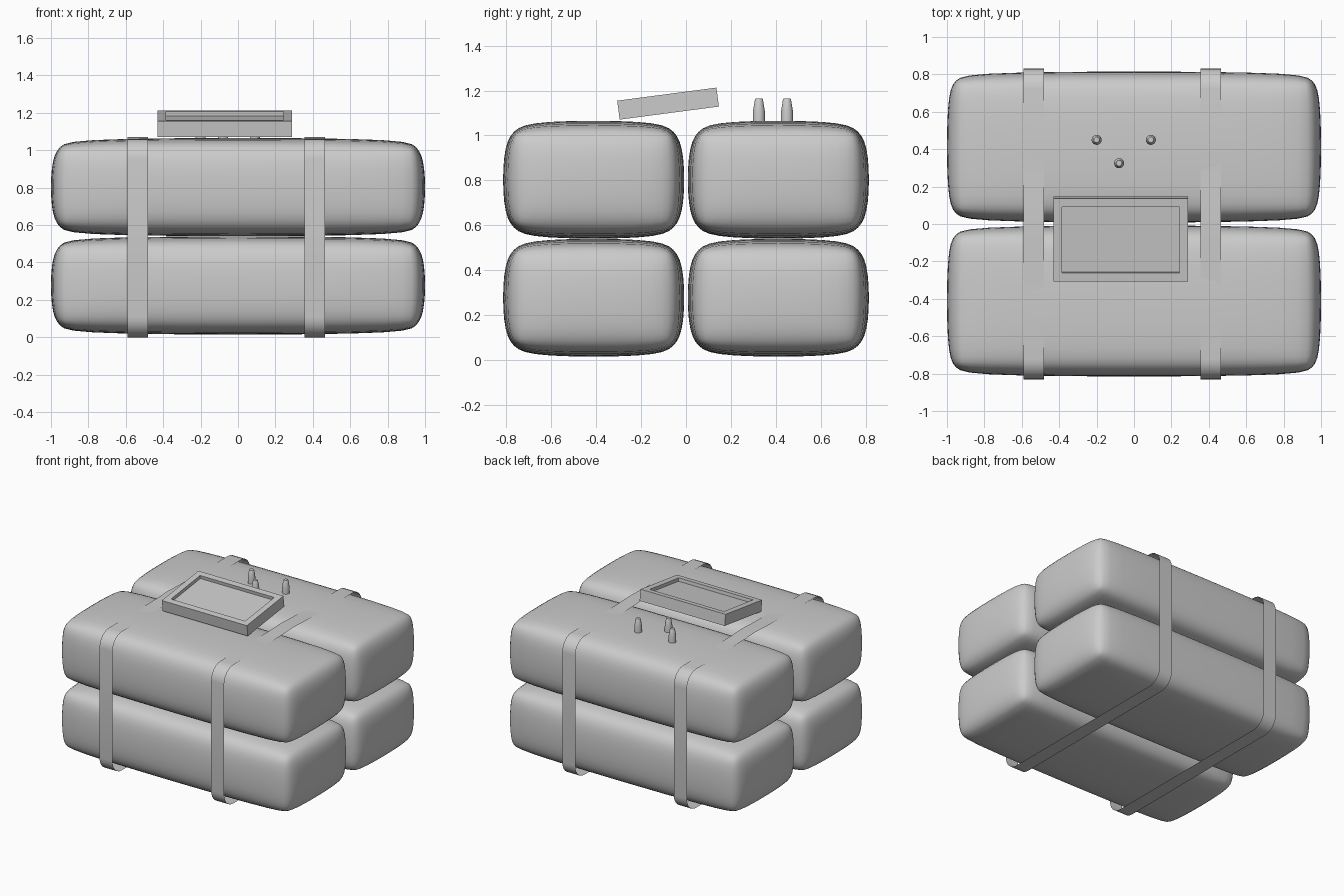
import bpy, bmesh, math
from mathutils import Matrix

if "Cube" in bpy.data.objects:
    bpy.data.objects.remove(bpy.data.objects["Cube"])


def add_object(name, bm, angle=None):
    me = bpy.data.meshes.new(name)
    bm.to_mesh(me)
    bm.free()
    ob = bpy.data.objects.new(name, me)
    bpy.context.collection.objects.link(ob)
    bpy.ops.object.select_all(action='DESELECT')
    ob.select_set(True)
    bpy.context.view_layer.objects.active = ob
    if angle is not None:
        bpy.ops.object.shade_smooth_by_angle(angle=math.radians(angle))
    return ob


# Four soft padded bags, stacked two by two
def bag(name, y, z):
    size = (2.0, 0.807, 0.525)
    bm = bmesh.new()
    bmesh.ops.create_cube(bm, size=1, matrix=Matrix.Diagonal((*size, 1)))
    bmesh.ops.bevel(bm, geom=bm.edges[:], offset=0.14, segments=2,
                    profile=0.5, affect='EDGES')
    ob = add_object(name, bm)
    sub = ob.modifiers.new("soften", 'SUBSURF')
    sub.levels = sub.render_levels = 2
    bpy.ops.object.modifier_apply(modifier=sub.name)
    # restore the full size after the softening
    for axis in range(3):
        reach = max(v.co[axis] for v in ob.data.vertices)
        for v in ob.data.vertices:
            v.co[axis] *= size[axis] / 2 / reach
    ob.location = (0, y, z)
    bpy.ops.object.shade_smooth_by_angle(angle=math.radians(50))


for side, y in (("front", -0.4115), ("back", 0.4115)):
    for level, z in (("lower", 0.277), ("upper", 0.803)):
        bag(f"{level}_{side}_bag", y, z)


# Thin ribbon straps wrapped round the whole stack
def strap(name, x, width=0.11):
    r, y_out = 0.11, 0.832
    half = [(0.0, 1.07), (0.14, 1.064), (0.4, 1.06), (y_out - r, 1.06)]
    for i in range(1, 7):
        a = math.radians(90 - 15 * i)
        half.append((y_out - r + r * math.cos(a), 1.06 - r + r * math.sin(a)))
    for i in range(7):
        a = math.radians(-15 * i)
        half.append((y_out - r + r * math.cos(a), r + r * math.sin(a)))
    half.append((0.0, 0.0))
    loop = half + [(-y, z) for y, z in reversed(half[1:-1])]
    bm = bmesh.new()
    rows = [[bm.verts.new((x + s * width / 2, y, z)) for s in (-1, 1)]
            for y, z in loop]
    for a, b in zip(rows, rows[1:] + rows[:1]):
        bm.faces.new((a[0], a[1], b[1], b[0]))
    bmesh.ops.recalc_face_normals(bm, faces=bm.faces[:])
    add_object(name, bm, 40)


strap("left_strap", -0.535)
strap("right_strap", 0.41)

# Tilted control box with a recessed panel on top
bm = bmesh.new()
bmesh.ops.create_cube(bm, size=1, matrix=Matrix.Diagonal((0.72, 0.446, 0.085, 1)))
top = max(bm.faces, key=lambda f: f.calc_center_median().z)
bmesh.ops.inset_region(bm, faces=[top], thickness=0.065)
wall = bmesh.ops.extrude_discrete_faces(bm, faces=[top])["faces"][0]
bmesh.ops.translate(bm, verts=wall.verts[:], vec=(0, 0, -0.025))
box = add_object("control_box", bm)
box.location = (-0.07, -0.08, 1.142)
box.rotation_euler.x = math.radians(7.5)

# Three tapered pegs behind the box
for i, (px, py) in enumerate([(-0.2, 0.45), (0.09, 0.45), (-0.08, 0.325)]):
    bm = bmesh.new()
    profile = [(0.027, 1.04), (0.027, 1.105), (0.018, 1.16), (0.015, 1.165)]
    rings = [[bm.verts.new((px + r * math.cos(k * math.pi / 8),
                            py + r * math.sin(k * math.pi / 8), z))
              for k in range(16)] for r, z in profile]
    for a, b in zip(rings, rings[1:]):
        for k in range(16):
            n = (k + 1) % 16
            bm.faces.new((a[k], a[n], b[n], b[k]))
    bm.faces.new(rings[-1])
    bm.faces.new(rings[0][::-1])
    add_object(f"peg_{i + 1}", bm, 35)
